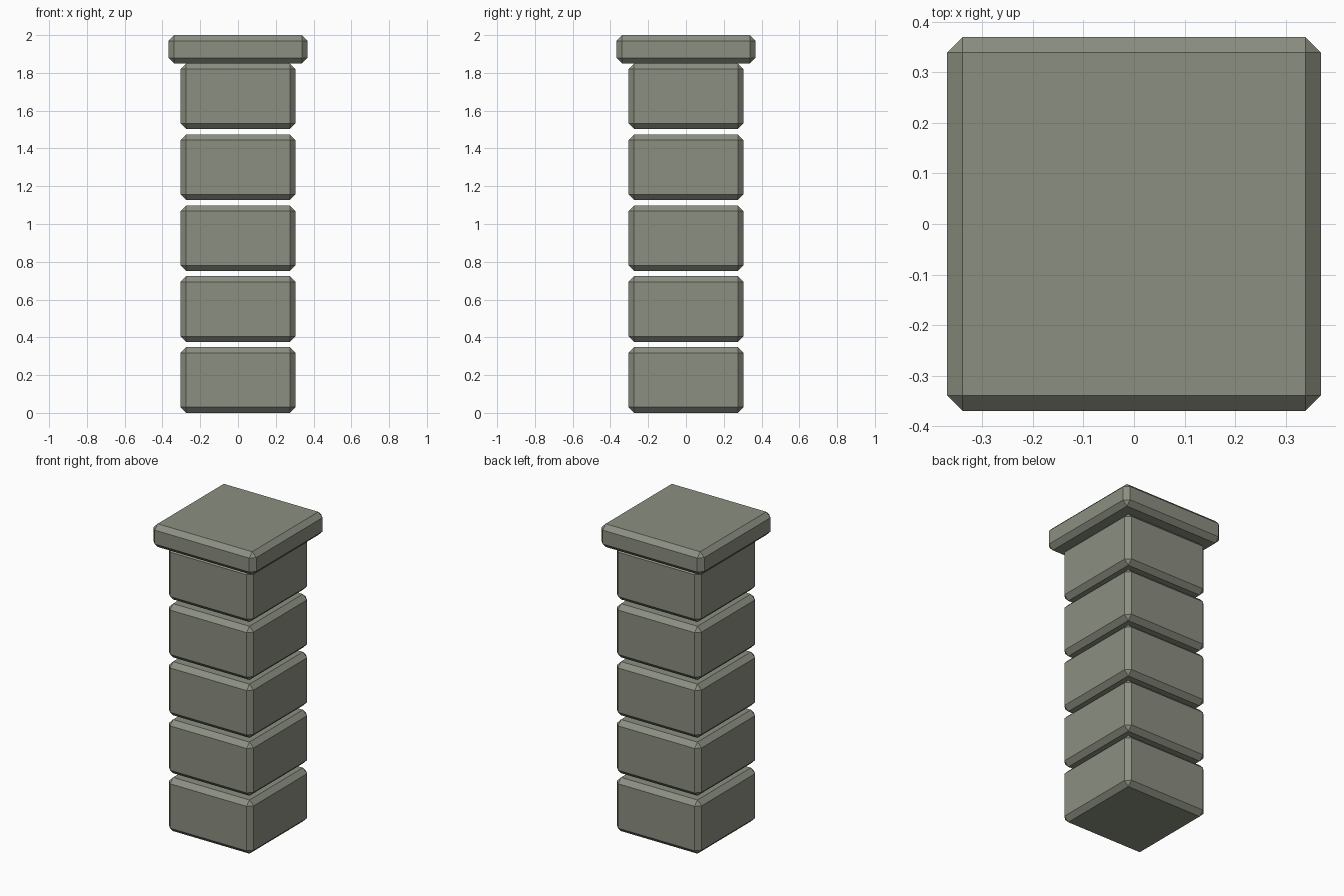
import bpy
import bmesh

if "Cube" in bpy.data.objects:
    bpy.data.objects.remove(bpy.data.objects["Cube"])

stone = bpy.data.materials.new("grey green stone")
stone.diffuse_color = (0.26, 0.275, 0.22, 1.0)
stone.use_nodes = True
stone.node_tree.nodes["Principled BSDF"].inputs["Base Color"].default_value = stone.diffuse_color

BEVEL = 0.03


def chamfered_block(name, width, z_bottom, z_top):
    """Square block with every edge cut by a single flat chamfer."""
    bm = bmesh.new()
    bmesh.ops.create_cube(bm, size=1.0)
    height = z_top - z_bottom
    bmesh.ops.scale(bm, vec=(width, width, height), verts=bm.verts)
    bmesh.ops.translate(bm, vec=(0, 0, z_bottom + height / 2), verts=bm.verts)
    bmesh.ops.bevel(bm, geom=bm.edges[:], offset=BEVEL, segments=1,
                    affect='EDGES', profile=0.5)
    mesh = bpy.data.meshes.new(name)
    bm.to_mesh(mesh)
    bm.free()
    mesh.materials.append(stone)
    obj = bpy.data.objects.new(name, mesh)
    bpy.context.collection.objects.link(obj)
    return obj


# Shaft: five equal blocks separated by thin gaps
BLOCKS, HEIGHT, PITCH = 5, 0.348, 0.3755
for i in range(BLOCKS):
    chamfered_block(f"shaft_block_{i + 1}", 0.608, i * PITCH, i * PITCH + HEIGHT)

# Wider capstone resting on the top block
chamfered_block("capstone", 0.738, 1.85, 2.0)
